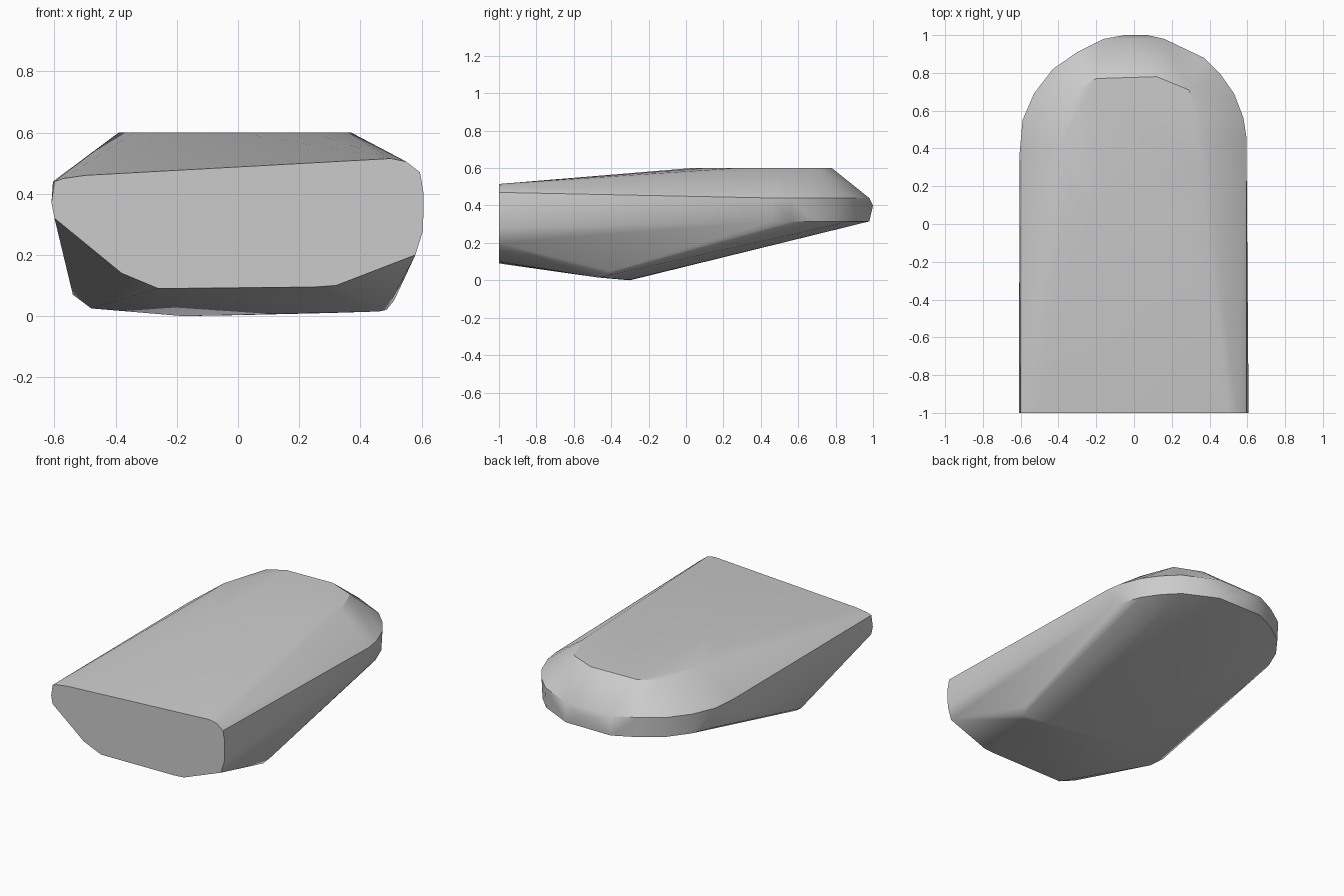
import bpy
import bmesh
import math

default_cube = bpy.data.objects.get("Cube")
if default_cube:
    bpy.data.objects.remove(default_cube, do_unlink=True)

# Single grey material
grey = bpy.data.materials.new("plain grey")
grey.use_nodes = True
colour = (.6, .6, .6, 1)
grey.diffuse_color = colour
grey.node_tree.nodes["Principled BSDF"].inputs["Base Color"].default_value = colour

# Flat front end: outline as (x, z) on the plane y = -1
front_outline = [
    (-.6, .44), (-.57, .45), (-.5, .46), (.38, .51), (.5, .515), (.55, .505),
    (.595, .47), (.607, .4), (.605, .28), (.58, .2), (.32, .1), (.25, .095),
    (-.26, .09), (-.38, .14), (-.6, .32), (-.61, .37),
]

# Level plateau: outline as (x, y) on the plane z = 0.6
plateau_outline = [
    (-.3, .71), (-.2, .77), (.12, .78), (.29, .71), (.37, .5), (.36, .27),
    (.24, .1), (0, .03), (-.2, .08), (-.34, .22), (-.39, .42),
]

# Rounded rear rim: outline as (x, y), raised to an upper and a lower edge
rim_outline = [
    (-.605, .38), (-.59, .55), (-.53, .69), (-.43, .82), (-.3, .91),
    (-.16, .98), (.16, .98), (.37, .88), (.46, .79), (.53, .69),
    (.58, .56), (.595, .46),
]
rear_tip = [(-.05, 1, .4), (.07, 1, .4)]

# Underside ridge, where the belly is lowest
keel_points = [
    (-.54, -.38, .07), (-.48, -.42, .025), (-.18, -.3, 0), (0, -.3, .003),
    (.3, -.4, .01), (.46, -.47, .015), (.485, -.44, .02), (.51, -.4, .05),
]


def build_hull(name, points, material):
    """Wrap a convex skin around the points and make it an object."""
    bm = bmesh.new()
    for point in points:
        bm.verts.new(point)
    result = bmesh.ops.convex_hull(bm, input=bm.verts[:])
    spare = {g for g in result["geom_interior"] + result["geom_unused"]
             if isinstance(g, bmesh.types.BMVert)}
    bmesh.ops.delete(bm, geom=list(spare), context="VERTS")
    bmesh.ops.dissolve_limit(bm, angle_limit=math.radians(1),
                             verts=bm.verts[:], edges=bm.edges[:])
    bmesh.ops.recalc_face_normals(bm, faces=bm.faces[:])
    mesh = bpy.data.meshes.new(name)
    bm.to_mesh(mesh)
    bm.free()
    mesh.materials.append(material)
    obj = bpy.data.objects.new(name, mesh)
    bpy.context.collection.objects.link(obj)
    return obj


points = [(x, -1, z) for x, z in front_outline]
points += [(x, y, .6) for x, y in plateau_outline]
points += [(x, y, .44) for x, y in rim_outline]
points += [(x * .985, y, .315) for x, y in rim_outline]
points += rear_tip + keel_points
body = build_hull("rounded_block", points, grey)

# Smooth skin with crisp edges around the flat end
bpy.ops.object.select_all(action="DESELECT")
body.select_set(True)
bpy.context.view_layer.objects.active = body
bpy.ops.object.shade_smooth_by_angle(angle=math.radians(35))
